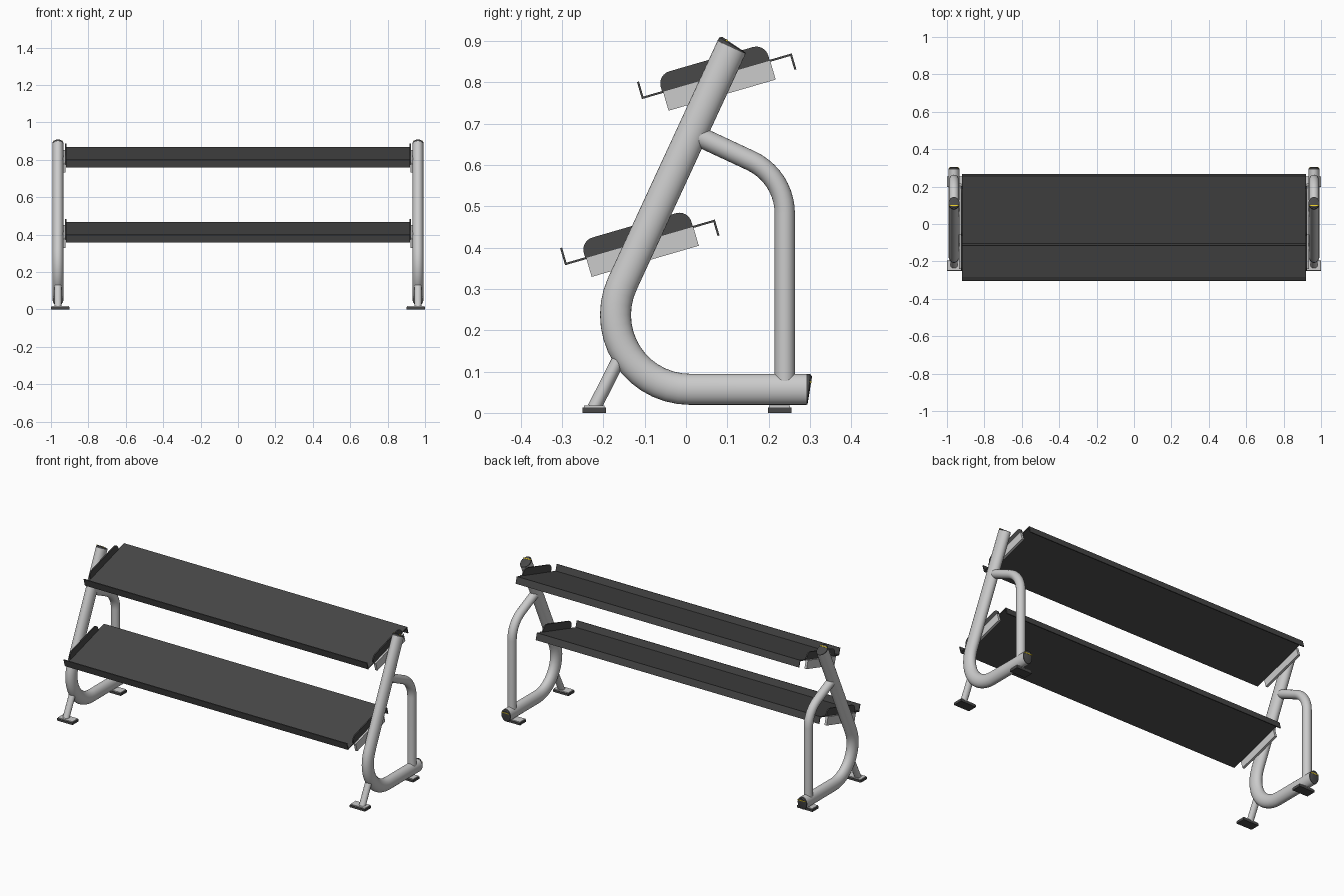
import bpy, bmesh, math
from mathutils import Vector

if "Cube" in bpy.data.objects:
    bpy.data.objects.remove(bpy.data.objects["Cube"])

SIDE_X = 0.9625                      # centre plane of each end frame


def material(name, rgb):
    m = bpy.data.materials.new(name)
    m.diffuse_color = (*rgb, 1)
    m.use_nodes = True
    m.node_tree.nodes["Principled BSDF"].inputs["Base Color"].default_value = m.diffuse_color
    return m


DARK = material("dark_grey", (0.065, 0.065, 0.065))
YELLOW = material("yellow", (0.8, 0.6, 0.02))


def finish(name, bm, mat=None, mirror=True):
    bmesh.ops.recalc_face_normals(bm, faces=bm.faces)
    me = bpy.data.meshes.new(name)
    bm.to_mesh(me)
    bm.free()
    me.shade_smooth()
    me.set_sharp_from_angle(angle=math.radians(35))
    if mat:
        me.materials.append(mat)
    ob = bpy.data.objects.new(name, me)
    bpy.context.collection.objects.link(ob)
    if mirror:
        ob.modifiers.new("mirror_x", 'MIRROR')
    return ob


def loft(name, rings, mat=None):
    """Skin a list of equal-length vertex rings and close both ends."""
    bm = bmesh.new()
    vr = [[bm.verts.new(p) for p in r] for r in rings]
    n = len(vr[0])
    for a, b in zip(vr, vr[1:]):
        for i in range(n):
            j = (i + 1) % n
            bm.faces.new((a[i], a[j], b[j], b[i]))
    bm.faces.new(vr[0])
    bm.faces.new(vr[-1])
    return finish(name, bm, mat)


def prism(name, pts, x0, x1, mat=None, mirror=True):
    """Extrude a closed (y, z) outline along x."""
    bm = bmesh.new()
    f = bm.faces.new([bm.verts.new((x0, y, z)) for y, z in pts])
    ext = bmesh.ops.extrude_face_region(bm, geom=[f])
    for v in ext["geom"]:
        if isinstance(v, bmesh.types.BMVert):
            v.co.x = x1
    return finish(name, bm, mat, mirror)


def oval(c, nrm, rx, rn, count=24, shift=None):
    ring = []
    for i in range(count):
        a = 2 * math.pi * i / count
        s = rn * math.sin(a)
        p = c + nrm * s + (shift(s) if shift else Vector((0, 0)))
        ring.append((SIDE_X + rx * math.cos(a), p.x, p.y))
    return ring


def bent_path(a, corner, b, radius, steps=12):
    """Two straight runs joined by a circular bend, in the (y, z) plane."""
    a, k, b = Vector(a), Vector(corner), Vector(b)
    u, v = (a - k).normalized(), (b - k).normalized()
    half = u.angle(v) / 2
    centre = k + (u + v).normalized() * radius / math.sin(half)
    t = radius / math.tan(half)
    r0, r1 = k + u * t - centre, k + v * t - centre
    sweep = r0.angle(r1)
    arc = [centre + (r0 * math.sin(sweep * (1 - i / steps)) + r1 * math.sin(sweep * i / steps)) / math.sin(sweep)
           for i in range(steps + 1)]
    return [a] + arc + [b]


def tube(name, path, rx, rn, count=24):
    rings = []
    for i, p in enumerate(path):
        d = Vector((0, 0))
        if i:
            d += (p - path[i - 1]).normalized()
        if i < len(path) - 1:
            d += (path[i + 1] - p).normalized()
        d.normalize()
        rings.append(oval(p, Vector((-d.y, d.x)), rx, rn, count))
    return loft(name, rings)


def box(y0, y1, z0, z1):
    return [(y0, z0), (y1, z0), (y1, z1), (y0, z1)]


# End frames: bent oval main tube, and round rear brace
tube("main_frame_tube", bent_path((0.291, 0.057), (-0.272, 0.057), (0.11, 0.884), 0.18, 14), 0.0295, 0.0375)
tube("rear_brace_tube", bent_path((0.239, 0.075), (0.239, 0.572), (0.02, 0.674), 0.141, 10), 0.025, 0.0245)

# Slanted front legs
bm_leg = tube("front_leg", [Vector((-0.222, 0.012)), Vector((-0.14, 0.175))], 0.019, 0.0165, 16)

# Feet: rubber pad with a thin metal plate on top
for label, y0, y1 in (("front", -0.25, -0.194), ("rear", 0.198, 0.255)):
    prism(label + "_foot_pad", box(y0, y1, 0, 0.013), 0.90, 1.0, DARK)
    prism(label + "_foot_plate", box(y0 + 0.003, y1 - 0.003, 0.013, 0.018), 0.903, 0.997)

# Sloped end caps with a plain yellow strip
for label, c, d, n in (("lower", (0.291, 0.057), (1, 0), (0, 1)),
                       ("upper", (0.11, 0.884), (0.42, 0.908), (-0.908, 0.42))):
    c, d, n = Vector(c), Vector(d), Vector(n)
    rings = [oval(c, n, 0.0297, 0.0377),
             oval(c, n, 0.0290, 0.0368, shift=lambda s: d * (0.006 + 0.1 * s)),
             oval(c, n, 0.0240, 0.0310, shift=lambda s: d * (0.009 + 0.16 * s))]
    loft(label + "_tube_cap", rings, DARK)
    strip = [c + n * s + d * t for s, t in ((0.015, 0), (0.015, 0.0125), (0.02, 0.0133), (0.02, 0))]
    prism(label + "_cap_strip", strip, SIDE_X - 0.024, SIDE_X + 0.024, YELLOW)

# Tilted shelves, each with end flanges and mounting brackets
U, N = Vector((0.96, 0.279)), Vector((-0.279, 0.96))
T, L = 0.005, 0.379
SHELF = [(0, 0.038), (0, -T), (L - T, -T), (L - T, -0.04), (L, -0.04), (L, 0), (T, 0), (T, 0.038)]
R = 0.03
FLANGE = [(0.052, -T), (0.323, -T)]
for cu, start in ((0.323 - R, 0), (0.052 + R, 90)):
    for i in range(7):
        a = math.radians(start + 15 * i)
        FLANGE.append((cu + R * math.cos(a), 0.041 - R + R * math.sin(a)))
BRACKET = box(0.054, 0.324, -0.05, -0.001)

for label, origin in (("upper", (-0.108, 0.764)), ("lower", (-0.294, 0.362))):
    def place(pts):
        return [Vector(origin) + U * u + N * n for u, n in pts]
    prism(label + "_shelf", place(SHELF), -0.92, 0.92, DARK, mirror=False)
    prism(label + "_shelf_end_flange", place(FLANGE), 0.917, 0.924, DARK)
    prism(label + "_shelf_bracket", place(BRACKET), 0.921, 0.935)
